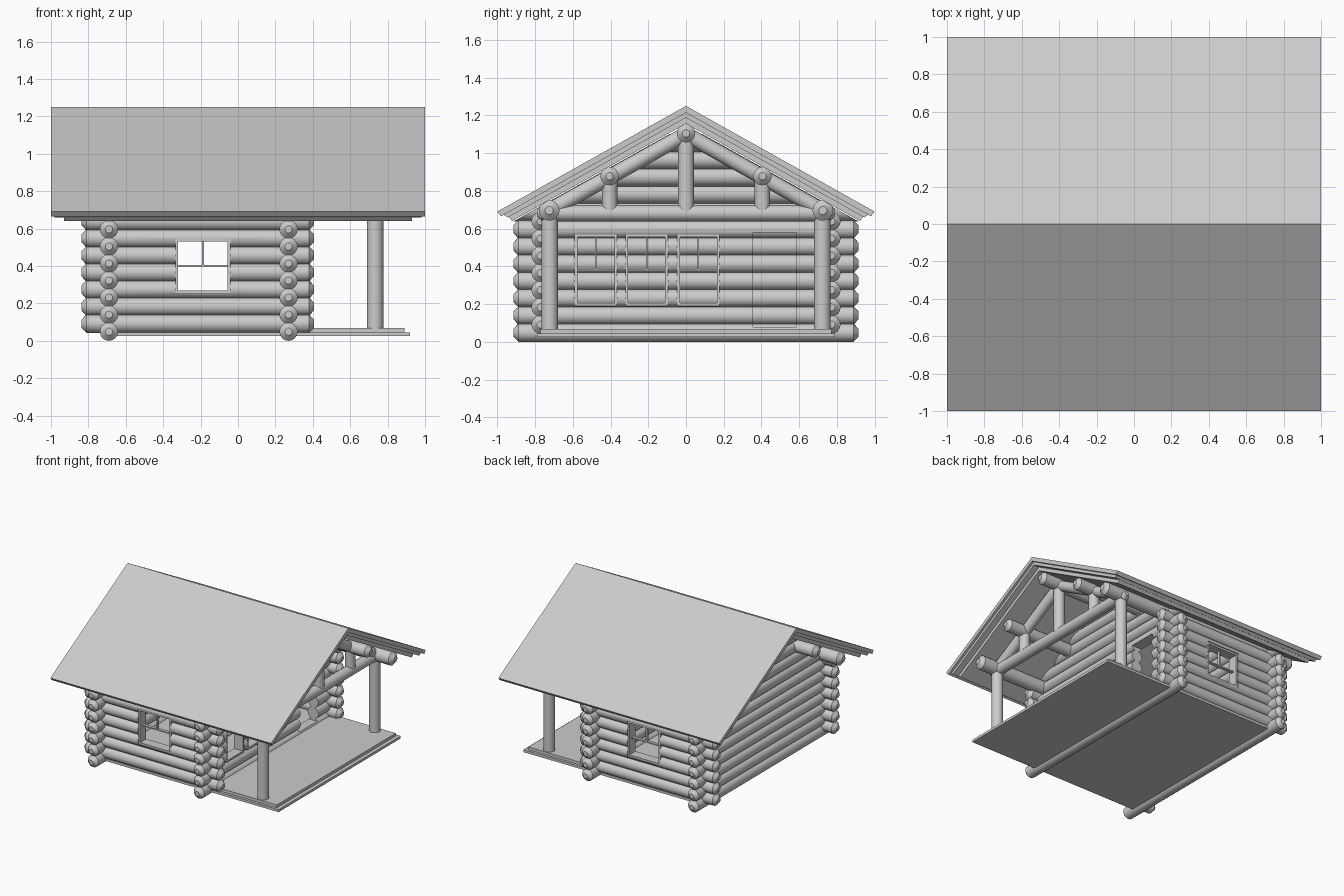
import bpy, bmesh, math
from mathutils import Vector

cube = bpy.data.objects.get("Cube")
if cube:
    bpy.data.objects.remove(cube, do_unlink=True)

GREY = (0.6, 0.6, 0.6, 1)
mat = bpy.data.materials.new("plain grey")
mat.use_nodes = True
mat.diffuse_color = GREY
mat.node_tree.nodes["Principled BSDF"].inputs["Base Color"].default_value = GREY

R = 0.049               # log radius
STEP = 0.0912           # log course height
SLOPE = 0.56            # roof rise per unit
WALL_Y = 0.77           # long walls
BACK_X, FRONT_X = -0.69, 0.27   # gable walls
TRUSS_X = 0.733


def finish(bm, name, smooth=True):
    bmesh.ops.recalc_face_normals(bm, faces=bm.faces)
    mesh = bpy.data.meshes.new(name)
    bm.to_mesh(mesh)
    bm.free()
    mesh.materials.append(mat)
    obj = bpy.data.objects.new(name, mesh)
    bpy.context.collection.objects.link(obj)
    if smooth:
        smooth_sides(obj)
    return obj


def smooth_sides(obj):
    bpy.ops.object.select_all(action='DESELECT')
    bpy.context.view_layer.objects.active = obj
    obj.select_set(True)
    bpy.ops.object.shade_smooth_by_angle(angle=math.radians(26))


def add_log(bm, a, b, r=R, tip=0.027, sides=16):
    """Round log from a to b; tip is the depth of the tapered ends."""
    a, b = Vector(a), Vector(b)
    d = (b - a).normalized()
    rot = d.to_track_quat('Z', 'Y')
    length = (b - a).length
    profile = [(0, r), (length, r)]
    if tip:
        profile = [(0, r * 0.4), (tip, r), (length - tip, r), (length, r * 0.4)]
    rings = []
    for t, rad in profile:
        ring = []
        for i in range(sides):
            w = 2 * math.pi * i / sides
            p = Vector((rad * math.cos(w), rad * math.sin(w), t))
            ring.append(bm.verts.new(a + rot @ p))
        rings.append(ring)
    for lo, hi in zip(rings, rings[1:]):
        for i in range(sides):
            j = (i + 1) % sides
            bm.faces.new((lo[i], lo[j], hi[j], hi[i]))
    bm.faces.new(rings[0][::-1])
    bm.faces.new(rings[-1])


def add_box(bm, lo, hi):
    res = bmesh.ops.create_cube(bm, size=1)
    for v in res["verts"]:
        v.co = [l + (c + 0.5) * (h - l) for c, l, h in zip(v.co, lo, hi)]


def cut(obj, boxes):
    """Cut box-shaped openings through a log wall."""
    bm = bmesh.new()
    for lo, hi in boxes:
        add_box(bm, lo, hi)
    cutter = finish(bm, "opening_cutter", False)
    cutter.hide_render = True
    mod = obj.modifiers.new("openings", 'BOOLEAN')
    mod.operation, mod.solver, mod.object = 'DIFFERENCE', 'EXACT', cutter
    mod.use_self = True
    bpy.context.view_layer.objects.active = obj
    bpy.ops.object.modifier_apply(modifier=mod.name)
    bpy.data.objects.remove(cutter, do_unlink=True)
    smooth_sides(obj)


def window(name, axis, wall, centre, half, z0, z1):
    """Frame with a cross rail and an upper mullion, lying in a wall."""
    bm = bmesh.new()

    def bar(u0, u1, za, zb, depth):
        if axis == 'x':
            add_box(bm, (u0, wall - depth, za), (u1, wall + depth, zb))
        else:
            add_box(bm, (wall - depth, u0, za), (wall + depth, u1, zb))

    t, mid = 0.015, (z0 + z1) / 2
    bar(centre - half, centre - half + t, z0, z1, 0.04)
    bar(centre + half - t, centre + half, z0, z1, 0.04)
    bar(centre - half + t, centre + half - t, z0, z0 + t, 0.04)
    bar(centre - half + t, centre + half - t, z1 - t, z1, 0.04)
    bar(centre - half + t, centre + half - t, mid - 0.005, mid + 0.005, 0.012)
    bar(centre - 0.005, centre + 0.005, mid + 0.005, z1 - t, 0.012)
    finish(bm, name, False)


# Long walls with one window each
for side, label in ((-1, "front"), (1, "back")):
    y = side * WALL_Y
    bm = bmesh.new()
    for k in range(7):
        z = 0.092 + STEP * k
        add_log(bm, (BACK_X - 0.148, y, z), (FRONT_X + 0.137, y, z))
    wall = finish(bm, label + "_wall_logs")
    cut(wall, [((-0.335, y - 0.1, 0.255), (-0.04, y + 0.1, 0.545))])
    window(label + "_window", 'x', y, -0.1875, 0.1475, 0.255, 0.545)

# Gable walls, upper courses trimmed to the roof slope
PORCH_WINDOWS = (-0.478, -0.208, 0.065)
for x, label in ((BACK_X, "rear_gable"), (FRONT_X, "porch_gable")):
    bm = bmesh.new()
    for k in range(7):
        z = 0.049 + STEP * k
        add_log(bm, (x, -0.915, z), (x, 0.915, z))
    wall = finish(bm, label + "_wall_logs")
    if x == FRONT_X:
        holes = [((x - 0.1, c - 0.113, 0.19), (x + 0.1, c + 0.113, 0.57)) for c in PORCH_WINDOWS]
        holes.append(((x - 0.1, 0.355, 0.08), (x + 0.1, 0.585, 0.58)))
        cut(wall, holes)
    bm = bmesh.new()
    for k in range(7, 12):
        z = 0.049 + STEP * k
        add_log(bm, (x, -0.95, z), (x, 0.95, z), tip=0)
    for s in (-1, 1):
        bmesh.ops.bisect_plane(bm, geom=bm.verts[:] + bm.edges[:] + bm.faces[:],
                               plane_co=(0, 0, 1.15), plane_no=(0, s * SLOPE, 1),
                               clear_outer=True)
        rim = [e for e in bm.edges if e.is_boundary]
        bmesh.ops.holes_fill(bm, edges=rim, sides=0)
    finish(bm, label + "_upper_logs")

for i, c in enumerate(PORCH_WINDOWS):
    window(f"porch_window_{i + 1}", 'y', FRONT_X, c, 0.113, 0.19, 0.57)

# Floor and porch deck
bm = bmesh.new()
add_box(bm, (BACK_X, -0.79, 0.025), (0.92, 0.79, 0.045))
add_box(bm, (BACK_X, -0.77, 0.045), (0.89, 0.77, 0.068))
finish(bm, "floor_deck", False)

# Ridge log, purlins and wall plates
bm = bmesh.new()
add_log(bm, (-0.92, 0, 1.105), (0.92, 0, 1.105))
for s in (-1, 1):
    add_log(bm, (-0.92, s * 0.405, 0.878), (0.92, s * 0.405, 0.878))
    add_log(bm, (-0.92, s * 0.725, 0.697), (0.92, s * 0.725, 0.697), r=0.055)
finish(bm, "roof_purlins")

# Porch truss: posts, tie beam, struts and rafters
bm = bmesh.new()
add_log(bm, (TRUSS_X, -0.79, 0.682), (TRUSS_X, 0.79, 0.682), r=0.043)
add_log(bm, (TRUSS_X, 0, 0.69), (TRUSS_X, 0, 1.1), r=0.043, tip=0)
for s in (-1, 1):
    add_log(bm, (TRUSS_X, s * 0.722, 0.06), (TRUSS_X, s * 0.722, 0.69), r=0.044, tip=0)
    add_log(bm, (TRUSS_X, s * 0.405, 0.69), (TRUSS_X, s * 0.405, 0.87), r=0.041, tip=0)
    add_log(bm, (TRUSS_X, s * 0.72, 0.697), (TRUSS_X, 0, 1.1), r=0.041, tip=0)
finish(bm, "porch_truss")

# Layered roof: each layer is a bent slab with square-cut eaves
for name, apex, thick, reach, half_x in (("roof_covering", 1.25, 0.036, 1.0, 1.0),
                                         ("roof_boards", 1.214, 0.026, 0.965, 0.98),
                                         ("roof_lining", 1.188, 0.032, 0.94, 0.93)):
    low, inner = apex - thick, reach - 0.02
    outline = [(-reach, apex - SLOPE * reach), (0, apex), (reach, apex - SLOPE * reach),
               (inner, low - SLOPE * inner), (0, low), (-inner, low - SLOPE * inner)]
    bm = bmesh.new()
    face = bm.faces.new([bm.verts.new((-half_x, y, z)) for y, z in outline])
    ext = bmesh.ops.extrude_face_region(bm, geom=[face])
    moved = [g for g in ext["geom"] if isinstance(g, bmesh.types.BMVert)]
    bmesh.ops.translate(bm, verts=moved, vec=(2 * half_x, 0, 0))
    if len([f for f in bm.faces if len(f.verts) == 6]) < 2:
        bm.faces.new([bm.verts.new((-half_x, y, z)) for y, z in outline])
    finish(bm, name, False)
